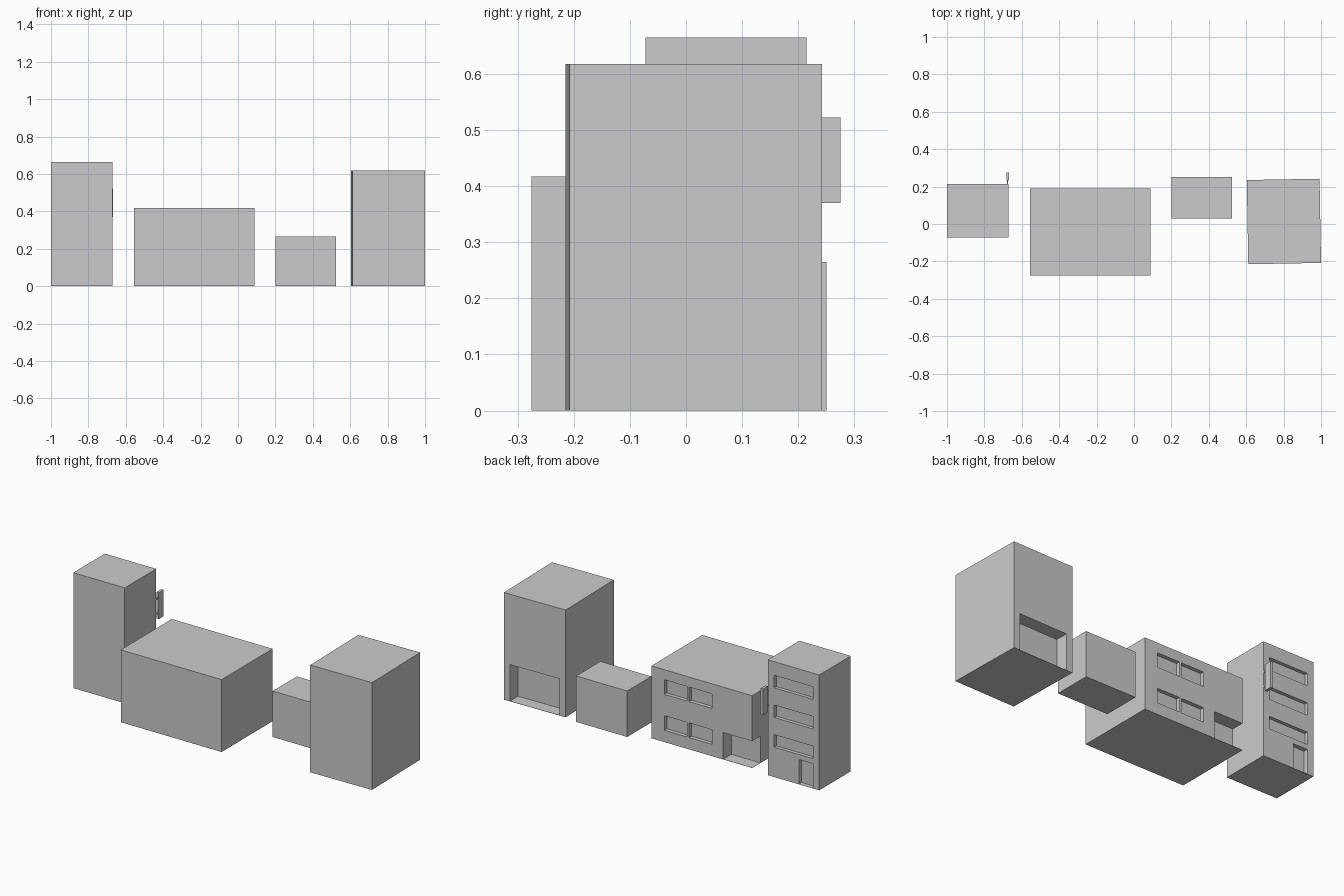
import bpy, bmesh
from mathutils import Matrix

if "Cube" in bpy.data.objects:
    bpy.data.objects.remove(bpy.data.objects["Cube"])

FLOOR = 0.001  # thin slab left under ground level openings


def add_box(bm, x0, x1, y0, y1, z0, z1):
    centre = ((x0 + x1) / 2, (y0 + y1) / 2, (z0 + z1) / 2)
    size = (x1 - x0, y1 - y0, z1 - z0)
    bmesh.ops.create_cube(bm, size=1,
                          matrix=Matrix.Translation(centre) @ Matrix.Diagonal((*size, 1)))


def boxes(name, items):
    bm = bmesh.new()
    for b in items:
        add_box(bm, *b)
    mesh = bpy.data.meshes.new(name)
    bm.to_mesh(mesh)
    bm.free()
    obj = bpy.data.objects.new(name, mesh)
    bpy.context.collection.objects.link(obj)
    return obj


def carve(obj, openings):
    cutter = boxes(obj.name + "_cutter", openings)
    cutter.hide_render = True
    mod = obj.modifiers.new("openings", 'BOOLEAN')
    mod.operation = 'DIFFERENCE'
    mod.solver = 'EXACT'
    mod.object = cutter
    bpy.context.view_layer.objects.active = obj
    bpy.ops.object.modifier_apply(modifier=mod.name)
    bpy.data.objects.remove(cutter)


def recess(x0, x1, z0, z1, wall, depth):
    return (x0, x1, wall - depth, wall + 0.05, z0, z1)


# Narrow tower with three wide windows and a door in the back wall
tower = boxes("tower", [(-1.0, -0.672, -0.072, 0.215, 0, 0.665)])
cuts = [recess(-0.96, -0.712, z, z + 0.072, 0.215, 0.02) for z in (0.172, 0.343, 0.514)]
cuts.append(recess(-0.96, -0.87, FLOOR, 0.143, 0.215, 0.025))
carve(tower, cuts)

# Hanging sign on two small brackets
boxes("sign_panel", [(-0.683, -0.668, 0.232, 0.275, 0.37, 0.522)])
boxes("sign_brackets", [(-0.679, -0.673, 0.21, 0.236, z, z + 0.008) for z in (0.40, 0.485)])

# Wide block with paired windows and a recessed corner entrance
block = boxes("wide_block", [(-0.555, 0.088, -0.275, 0.19, 0, 0.417)])
cuts = [recess(x, x + 0.145, z, z + 0.084, 0.19, 0.022)
        for x in (-0.298, -0.14) for z in (0.068, 0.275)]
cuts.append((-0.65, -0.37, 0.115, 0.3, FLOOR, 0.155))
carve(block, cuts)

# Plain low shed
boxes("shed", [(0.2, 0.525, 0.03, 0.25, 0, 0.265)])

# Shop block, turned slightly, with a wide recessed front at the back
shop = boxes("shop_block", [(-0.1945, 0.1945, -0.225, 0.225, 0, 0.618)])
carve(shop, [recess(-0.156, 0.156, FLOOR, 0.212, 0.225, 0.075)])
shop.location = (0.8015, 0.0135, 0)
shop.rotation_euler.z = 0.018
